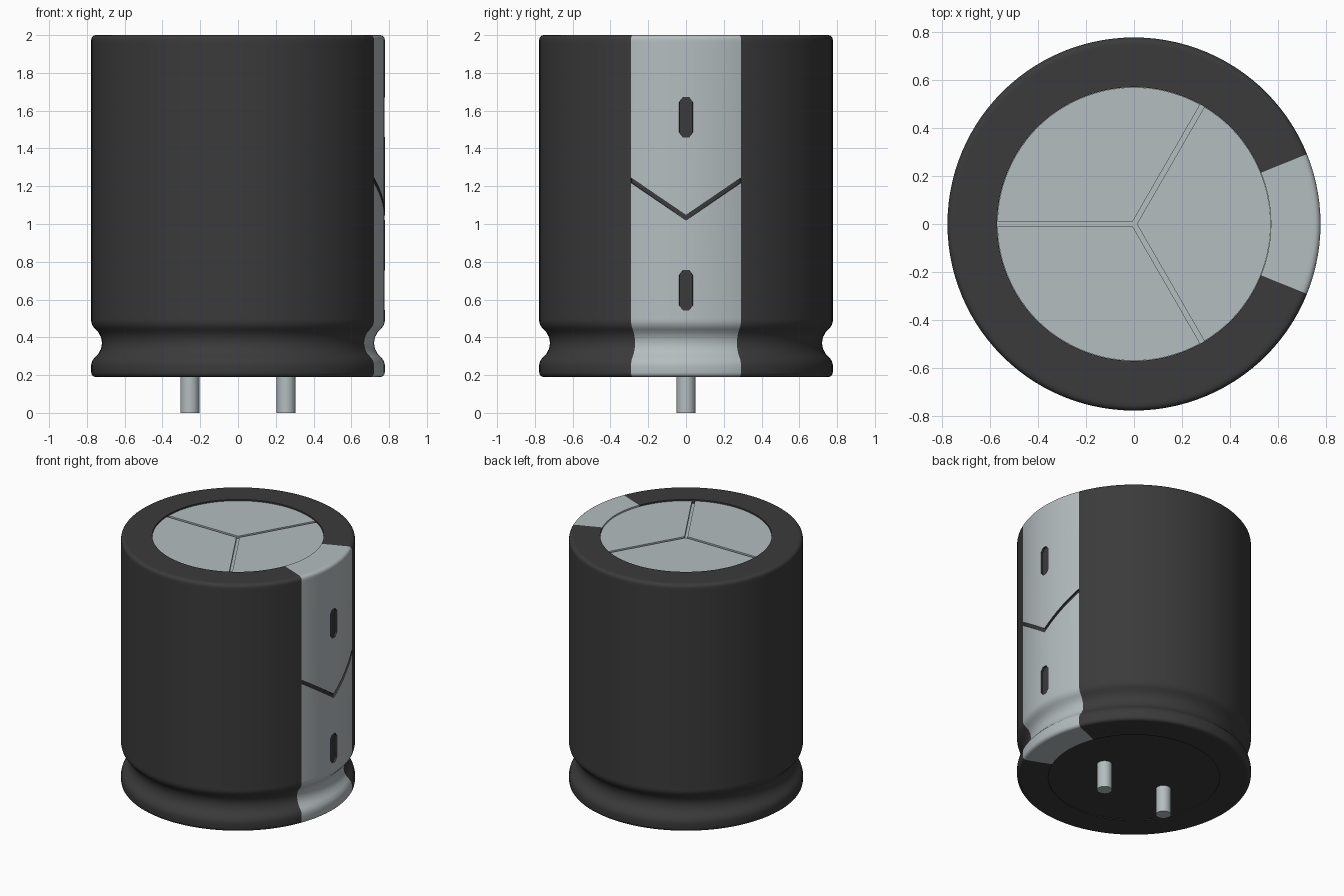
import bpy, bmesh, math
from math import sin, cos, radians, pi

if "Cube" in bpy.data.objects:
    bpy.data.objects.remove(bpy.data.objects["Cube"], do_unlink=True)


def material(name, rgb):
    m = bpy.data.materials.new(name)
    m.use_nodes = True
    m.diffuse_color = (*rgb, 1)
    bsdf = m.node_tree.nodes["Principled BSDF"]
    bsdf.inputs["Base Color"].default_value = (*rgb, 1)
    bsdf.inputs["Roughness"].default_value = 0.5
    return m


DARK = material("dark sleeve", (0.043, 0.043, 0.043))
LIGHT = material("light grey", (0.46, 0.51, 0.525))

R, RIN, TOP, BOTTOM = 0.777, 0.57, 2.0, 0.19
WEDGE = radians(22)


def make_object(name, bm, mats):
    bmesh.ops.recalc_face_normals(bm, faces=bm.faces)
    me = bpy.data.meshes.new(name)
    bm.to_mesh(me)
    bm.free()
    for m in mats:
        me.materials.append(m)
    ob = bpy.data.objects.new(name, me)
    bpy.context.collection.objects.link(ob)
    return ob


def activate(ob):
    bpy.ops.object.select_all(action='DESELECT')
    ob.select_set(True)
    bpy.context.view_layer.objects.active = ob


def smooth(ob):
    activate(ob)
    bpy.ops.object.shade_smooth_by_angle(angle=radians(35))


def corner(r, z, radius, start):
    """Quarter-round points of a profile, turning clockwise from start degrees."""
    return [(r + radius * cos(radians(start - a)), z + radius * sin(radians(start - a)))
            for a in (0, 22.5, 45, 67.5, 90)]


# Sleeve profile, from the recessed top, over the rim, down past the groove to the base
b = 0.024
profile = [(RIN, 1.972), (RIN, TOP), (R - b - 0.012, TOP)]
profile += corner(R - b, TOP - b, b, 90)
profile += [(R, 1.96), (R, 0.50), (R, 0.485), (0.771, 0.462), (0.755, 0.443), (0.738, 0.425),
            (0.725, 0.40), (0.72, 0.37), (0.725, 0.34), (0.738, 0.315), (0.755, 0.297),
            (0.771, 0.278), (R, 0.255), (R, 0.24)]
profile += corner(R - b, BOTTOM + b, b, 0)
profile += [(R - b - 0.012, BOTTOM), (RIN, BOTTOM), (RIN, BOTTOM + 0.006)]

# Lathe angles are split so that the light stripe ends exactly on an edge
N_STRIPE, N_REST = 14, 98
angles = [-WEDGE + 2 * WEDGE * i / N_STRIPE for i in range(N_STRIPE)]
angles += [WEDGE + (2 * pi - 2 * WEDGE) * i / N_REST for i in range(N_REST)]

bm = bmesh.new()
rings = [[bm.verts.new((r * cos(a), r * sin(a), z)) for a in angles] for r, z in profile]
n = len(angles)
for upper, lower in zip(rings, rings[1:]):
    for i in range(n):
        j = (i + 1) % n
        f = bm.faces.new((upper[i], upper[j], lower[j], lower[i]))
        f.material_index = 1 if i < N_STRIPE else 0
bm.faces.new(rings[0]).material_index = 1
bm.faces.new(rings[-1]).material_index = 0
sleeve = make_object("sleeve", bm, (DARK, LIGHT))


def engrave(name, stations, depth=0.014):
    """Cut a shallow mark into the stripe; stations are (y, z low, z high)."""
    bm = bmesh.new()
    loops = []
    for y, lo, hi in stations:
        a = math.asin(y / R)
        loops.append([bm.verts.new((r * cos(a), r * sin(a), z))
                      for r, z in ((R - depth, lo), (R + 0.03, lo), (R + 0.03, hi), (R - depth, hi))])
    for p, q in zip(loops, loops[1:]):
        for k in range(4):
            bm.faces.new((p[k], p[(k + 1) % 4], q[(k + 1) % 4], q[k]))
    bm.faces.new(loops[0])
    bm.faces.new(loops[-1])
    cutter = make_object(name, bm, (DARK,))
    cutter.hide_render = True
    mod = sleeve.modifiers.new(name, 'BOOLEAN')
    mod.operation = 'DIFFERENCE'
    mod.solver = 'EXACT'
    mod.object = cutter
    activate(sleeve)
    bpy.ops.object.modifier_apply(modifier=name)
    bpy.data.objects.remove(cutter, do_unlink=True)


# Minus-shaped dashes and the chevron line on the stripe
for i, zc in enumerate((0.65, 1.565)):
    engrave(f"dash_cutter_{i}", [(y, zc - h, zc + h) for y, h in
                                 ((-0.036, 0.08), (-0.016, 0.105), (0.016, 0.105), (0.036, 0.08))])
ys = [0.29 * k / 6 for k in range(-6, 7)]
engrave("chevron_cutter", [(y, 1.02 + 0.68 * abs(y), 1.046 + 0.68 * abs(y)) for y in ys])
smooth(sleeve)

# Can top: three raised sectors leave a three-armed vent groove between them
bm = bmesh.new()
half, r = 0.01, RIN - 0.001
for k in range(3):
    a0 = radians(-60 + 120 * k)
    mid = a0 + radians(60)
    tip = half / sin(radians(60))
    off = math.asin(half / r)
    pts = [(tip * cos(mid), tip * sin(mid))]
    for i in range(33):
        a = a0 + off + (radians(120) - 2 * off) * i / 32
        pts.append((r * cos(a), r * sin(a)))
    f = bm.faces.new([bm.verts.new((x, y, 1.97)) for x, y in pts])
    ext = bmesh.ops.extrude_face_region(bm, geom=[f])
    for v in ext["geom"]:
        if isinstance(v, bmesh.types.BMVert):
            v.co.z = 1.99
smooth(make_object("can_top", bm, (LIGHT,)))

# Two round terminal pins
for side, x in (("left", 0.255), ("right", -0.255)):
    bpy.ops.mesh.primitive_cylinder_add(vertices=32, radius=0.05, depth=0.21, location=(x, 0, 0.105))
    pin = bpy.context.object
    pin.name = f"{side}_pin"
    pin.data.materials.append(LIGHT)
    smooth(pin)
